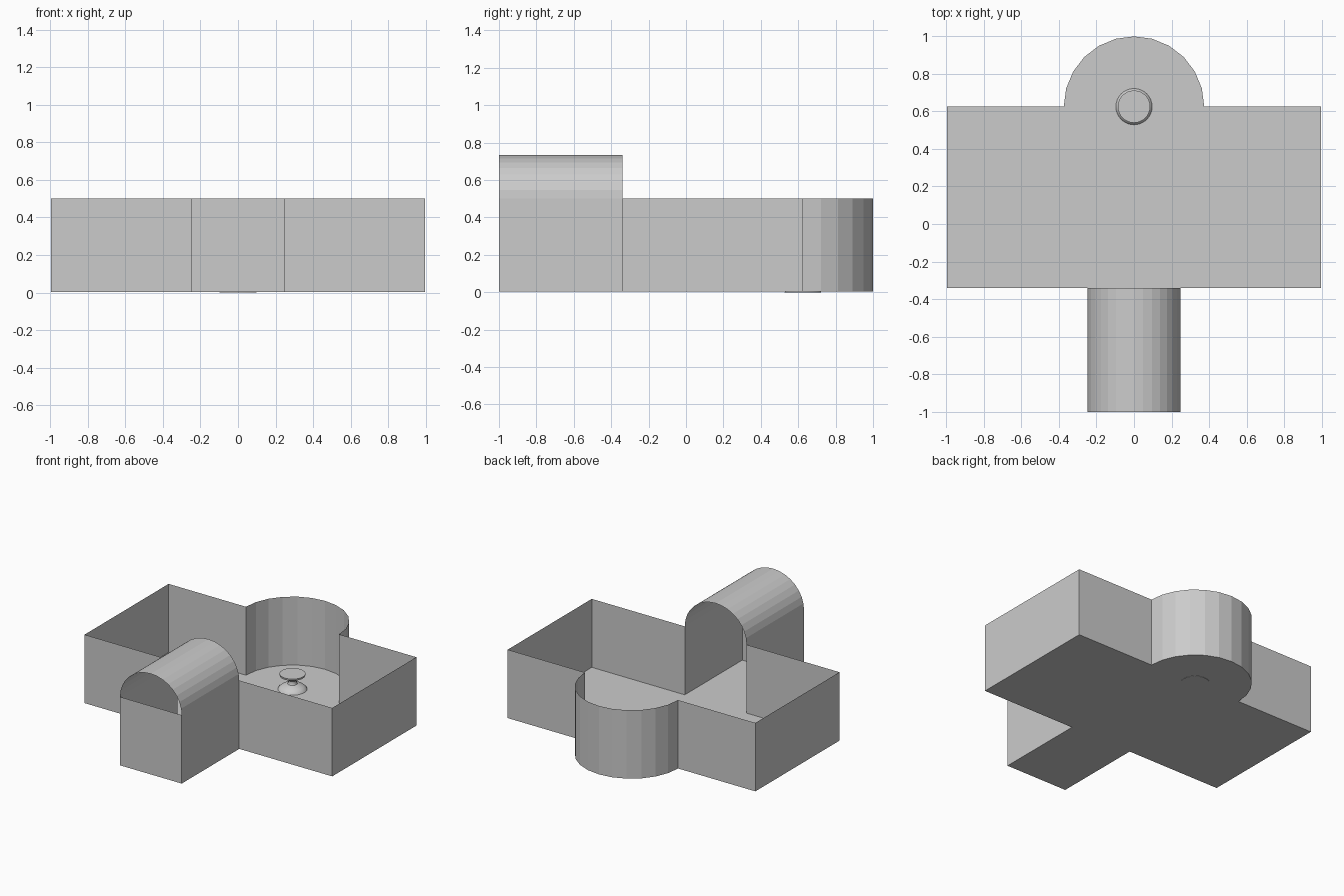
import bpy, bmesh
from math import sin, cos, pi

if "Cube" in bpy.data.objects:
    bpy.data.objects.remove(bpy.data.objects["Cube"])

W, Y0, Y1 = 0.995, -0.34, 0.625     # hall half width, front and back
N, H, Z0 = 0.248, 0.5, 0.003        # passage half width, wall height, floor level
R = 0.374                           # rounded bay radius


def make(name, verts, faces, smooth=False):
    mesh = bpy.data.meshes.new(name)
    mesh.from_pydata(verts, [], faces)
    obj = bpy.data.objects.new(name, mesh)
    bpy.context.collection.objects.link(obj)
    bm = bmesh.new()
    bm.from_mesh(mesh)
    bmesh.ops.recalc_face_normals(bm, faces=bm.faces)
    bm.to_mesh(mesh)
    bm.free()
    if smooth:
        bpy.context.view_layer.objects.active = obj
        obj.select_set(True)
        bpy.ops.object.shade_smooth_by_angle(angle=0.6)
        obj.select_set(False)
    return obj


# Plan outline: hall, front passage and rounded bay
bay = [(R * cos(pi * i / 12), Y1 + R * sin(pi * i / 12)) for i in range(13)]
plan = [(-W, Y0), (-N, Y0), (-N, -1), (N, -1), (N, Y0), (W, Y0), (W, Y1)] + bay + [(-W, Y1)]
n = len(plan)

# Floor sheet
make("floor", [(x, y, Z0) for x, y in plan], [list(range(n))])

# Thin perimeter walls, open at the top
make("walls", [(x, y, z) for z in (Z0, H) for x, y in plan],
     [(i, (i + 1) % n, (i + 1) % n + n, i + n) for i in range(n)])

# Barrel vault over the passage, open at both ends
arc = [(N * cos(pi * i / 16), H + 0.234 * sin(pi * i / 16)) for i in range(17)]
make("barrel_vault", [(x, y, z) for y in (-1, Y0) for x, z in arc],
     [(i, i + 1, i + 18, i + 17) for i in range(16)])

# Pedestal basin in the bay: turned profile
profile = [(0.098, 0), (0.092, 0.013), (0.075, 0.027), (0.05, 0.037), (0.032, 0.043),
           (0.026, 0.056), (0.028, 0.07), (0.045, 0.084), (0.07, 0.094),
           (0.084, 0.102), (0.086, 0.115)]
S, m = 32, len(profile)
verts = [(r * cos(2 * pi * k / S), Y1 + r * sin(2 * pi * k / S), z)
         for r, z in profile for k in range(S)]
faces = [(j * S + k, j * S + (k + 1) % S, (j + 1) * S + (k + 1) % S, (j + 1) * S + k)
         for j in range(m - 1) for k in range(S)]
faces += [list(range(S)), list(range((m - 1) * S, m * S))]
make("pedestal_basin", verts, faces, smooth=True)
